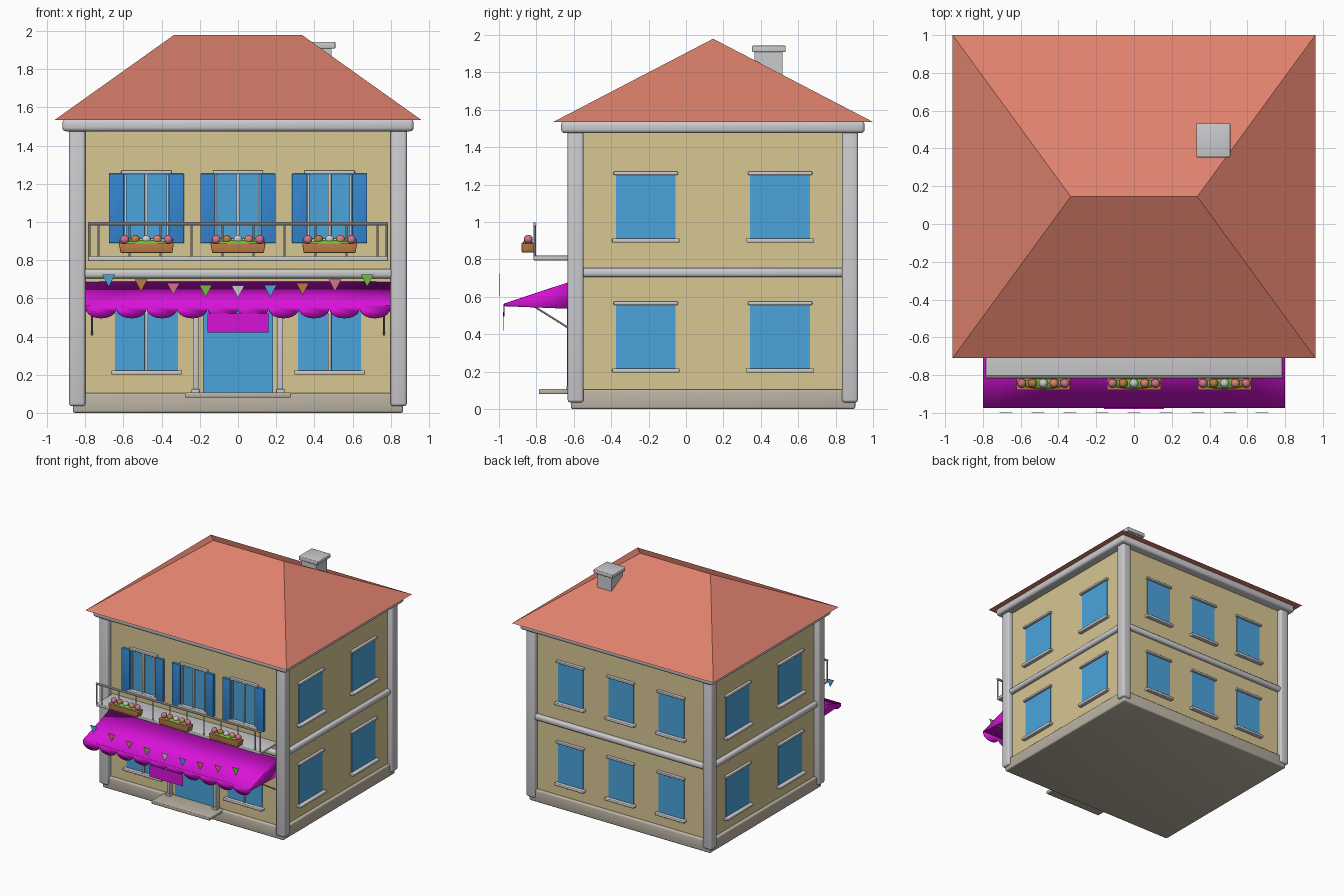
import bpy, bmesh, math
from mathutils import Matrix, Vector

if "Cube" in bpy.data.objects:
    bpy.data.objects.remove(bpy.data.objects["Cube"])


def mat(name, r, g, b):
    m = bpy.data.materials.new(name)
    m.diffuse_color = (r, g, b, 1)
    m.use_nodes = True
    m.node_tree.nodes["Principled BSDF"].inputs["Base Color"].default_value = m.diffuse_color
    return m


WALL = mat("sand_wall", 0.69, 0.57, 0.29)
TRIM = mat("light_grey_trim", 0.60, 0.60, 0.62)
STONE = mat("stone", 0.50, 0.45, 0.37)
ROOF = mat("terracotta", 0.74, 0.22, 0.155)
GLASS = mat("window_blue", 0.07, 0.37, 0.72)
SHUT = mat("shutter_blue", 0.035, 0.24, 0.63)
MAGENTA = mat("magenta_cloth", 0.69, 0.006, 0.69)
PINK = mat("pink", 0.64, 0.17, 0.27)
GREEN = mat("leaf_green", 0.16, 0.51, 0.045)
WOOD = mat("orange_wood", 0.50, 0.20, 0.06)

CY = 0.145                      # centre of the house in y
WX, FY, BY = 0.84, -0.59, 0.88  # wall planes


def finish(name, bm, material, angle=35):
    me = bpy.data.meshes.new(name)
    bmesh.ops.recalc_face_normals(bm, faces=bm.faces)
    for f in bm.faces:
        f.smooth = True
    bm.to_mesh(me)
    bm.free()
    me.set_sharp_from_angle(angle=math.radians(angle))
    me.materials.append(material)
    ob = bpy.data.objects.new(name, me)
    bpy.context.collection.objects.link(ob)
    return ob


def box(name, x, y, z, material, bevel=0, taper=1):
    """Box from (min, max) ranges; taper scales the bottom."""
    bm = bmesh.new()
    size = [r[1] - r[0] for r in (x, y, z)]
    mid = Vector([(r[1] + r[0]) / 2 for r in (x, y, z)])
    bmesh.ops.create_cube(bm, size=1)
    for v in bm.verts:
        k = taper if v.co.z < 0 else 1
        v.co = Vector((v.co.x * size[0] * k, v.co.y * size[1] * k, v.co.z * size[2])) + mid
    if bevel:
        bmesh.ops.bevel(bm, geom=bm.edges[:], offset=bevel, segments=3, profile=0.5, affect='EDGES')
    return finish(name, bm, material)


def rod(name, a, b, r, material):
    a, b = Vector(a), Vector(b)
    d = b - a
    m = Matrix.Translation((a + b) / 2) @ d.to_track_quat('Z', 'Y').to_matrix().to_4x4()
    bm = bmesh.new()
    bmesh.ops.create_cone(bm, cap_ends=True, segments=10, radius1=r, radius2=r, depth=d.length, matrix=m)
    return finish(name, bm, material)


def ball(name, c, r, material, sz=1, sx=1):
    bm = bmesh.new()
    m = Matrix.Translation(c) @ Matrix.Diagonal((sx, 1, sz, 1))
    bmesh.ops.create_uvsphere(bm, u_segments=14, v_segments=8, radius=r, matrix=m)
    return finish(name, bm, material, 180)


def on_wall(name, side, u, d, z, material, bevel=0):
    """Box on a wall: u = range along it, d = range outward from it."""
    if side == "front":
        return box(name, u, (FY - d[1], FY - d[0]), z, material, bevel)
    if side == "back":
        return box(name, u, (BY + d[0], BY + d[1]), z, material, bevel)
    if side == "right":
        return box(name, (WX + d[0], WX + d[1]), u, z, material, bevel)
    return box(name, (-WX - d[1], -WX - d[0]), u, z, material, bevel)


def window(name, side, c, w, z0, z1, mullion=False):
    on_wall(name + "_glass", side, (c - w, c + w), (-0.01, 0.006), (z0, z1), GLASS)
    on_wall(name + "_sill", side, (c - w - 0.02, c + w + 0.02), (-0.01, 0.035), (z0 - 0.015, z0 + 0.008), TRIM, 0.006)
    on_wall(name + "_lintel", side, (c - w - 0.012, c + w + 0.012), (-0.01, 0.025), (z1 - 0.004, z1 + 0.015), TRIM, 0.005)
    if mullion:
        on_wall(name + "_mullion", side, (c - 0.009, c + 0.009), (0, 0.02), (z0, z1), TRIM, 0.003)


# House body
box("plinth", (-0.865, 0.865), (-0.615, 0.905), (0, 0.105), STONE, 0.012)
box("walls", (-WX, WX), (FY, BY), (0.05, 1.5), WALL)
for sx in (-1, 1):
    for y in (FY, 0.877):
        box("corner_pillar", (sx * 0.8425 - 0.0425, sx * 0.8425 + 0.0425), (y - 0.043, y + 0.043), (0.035, 1.49), TRIM, 0.016)
for side, u in (("front", (-0.82, 0.82)), ("back", (-0.82, 0.82)), ("left", (-0.57, 0.86)), ("right", (-0.57, 0.86))):
    on_wall(side + "_floor_band", side, u, (-0.02, 0.032), (0.705, 0.755), TRIM, 0.018)
box("cornice", (-0.92, 0.92), (-0.668, 0.955), (1.475, 1.54), TRIM, 0.02)

# Hipped roof
bm = bmesh.new()
base = [bm.verts.new(p) for p in ((-0.96, -0.71, 1.535), (0.96, -0.71, 1.535), (0.96, 1, 1.535), (-0.96, 1, 1.535))]
l, r = bm.verts.new((-0.335, CY, 1.98)), bm.verts.new((0.335, CY, 1.98))
for f in ((base[0], base[1], r, l), (base[1], base[2], r), (base[2], base[3], l, r), (base[3], base[0], l), base[::-1]):
    bm.faces.new(f)
finish("roof", bm, ROOF, 10)
box("chimney", (0.35, 0.49), (0.365, 0.515), (1.65, 1.92), TRIM)
box("chimney_cap", (0.33, 0.51), (0.353, 0.533), (1.908, 1.943), TRIM, 0.006)

# Side and back windows
for z0, z1 in ((0.21, 0.56), (0.905, 1.255)):
    for side in ("left", "right"):
        for y in (-0.215, 0.503):
            window(side + "_window", side, y, 0.16, z0, z1)
    for x in (-0.48, 0, 0.48):
        window("back_window", "back", x, 0.12, z0, z1)

# Front windows, shutters and flower boxes
for x in (-0.48, 0.48):
    window("shop_window", "front", x, 0.165, 0.215, 0.565, True)
for x in (-0.48, 0, 0.48):
    window("upper_window", "front", x, 0.12, 0.905, 1.255, True)
    for s in (-1, 1):
        on_wall("window_frame", "front", sorted((x + s * 0.105, x + s * 0.115)), (0, 0.02), (0.905, 1.25), TRIM)
        on_wall("shutter", "front", sorted((x + s * 0.12, x + s * 0.197)), (0.005, 0.03), (0.89, 1.253), SHUT, 0.003)
    box("flower_box", (x - 0.144, x + 0.144), (-0.88, -0.812), (0.838, 0.888), WOOD, 0.004, 0.94)
    ball("leaves", (x, -0.846, 0.885), 0.028, GREEN, 0.75, 4.3)
    for i, m in enumerate((PINK, WOOD, TRIM, ROOF, PINK)):
        ball("flower", (x + (i - 2) * 0.057, -0.843, 0.908), 0.024, m)

# Door, pilasters and step
on_wall("door", "front", (-0.183, 0.183), (-0.01, 0.008), (0.105, 0.57), GLASS)
for s in (-1, 1):
    on_wall("door_pilaster", "front", (s * 0.222 - 0.015, s * 0.222 + 0.015), (0, 0.045), (0.1, 0.59), TRIM, 0.005)
    on_wall("pilaster_foot", "front", (s * 0.222 - 0.022, s * 0.222 + 0.022), (0, 0.05), (0.1, 0.125), TRIM, 0.004)
on_wall("door_lintel", "front", (-0.25, 0.25), (0, 0.045), (0.575, 0.61), TRIM, 0.006)
box("door_step", (-0.278, 0.278), (-0.787, -0.58), (0.08, 0.107), STONE, 0.006)

# Balcony with railing
box("balcony_floor", (-0.785, 0.785), (-0.815, -0.58), (0.795, 0.82), TRIM, 0.006)
rod("balcony_rail", (-0.785, -0.809, 0.99), (0.785, -0.809, 0.99), 0.009, TRIM)
for s in (-1, 1):
    rod("rail_end_post", (s * 0.779, -0.809, 0.81), (s * 0.779, -0.809, 0.99), 0.006, TRIM)
for i in range(10):
    x = -0.73 + i * 1.46 / 9
    rod("baluster", (x, -0.809, 0.81), (x, -0.809, 0.99), 0.005, TRIM)

# Awning: sloped cloth, side triangles and scalloped valance
bm = bmesh.new()
back, front = (-0.6, 0.685), (-0.972, 0.562)
xs = (-0.797, -0.48, 0.48, 0.797)
for x0, x1 in zip(xs, xs[1:]):
    bm.faces.new([bm.verts.new(p) for p in ((x0, *front), (x1, *front), (x1, *back), (x0, *back))])
for x in (xs[0], xs[-1]):
    bm.faces.new([bm.verts.new(p) for p in ((x, *front), (x, *back), (x, -0.6, 0.535), (x, -0.972, 0.55))])
n, w = 10, 1.594 / 10
for i in range(n):
    x0 = xs[0] + i * w
    pts = [(x0 + w, front[0], front[1]), (x0, front[0], front[1])]
    for k in range(11):
        t = math.pi * k / 10
        pts.append((x0 + w / 2 - w / 2 * math.cos(t), front[0], 0.545 - 0.05 * math.sin(t)))
    bm.faces.new([bm.verts.new(p) for p in pts])
bmesh.ops.remove_doubles(bm, verts=bm.verts, dist=0.0005)
awning = finish("awning", bm, MAGENTA, 20)
sol = awning.modifiers.new("cloth", 'SOLIDIFY')
sol.thickness = 0.005
sol.offset = 0
box("hanging_sign", (-0.16, 0.16), (-0.979, -0.975), (0.42, 0.52), MAGENTA)
for s in (-1, 1):
    rod("awning_strut", (s * 0.765, -0.59, 0.41), (s * 0.765, -0.83, 0.56), 0.005, TRIM)

# Hanging flags along a sagging line
for i in range(9):
    x = (i - 4) * 0.1693
    z = 0.667 + 0.058 * (abs(i - 4) / 4) ** 2
    bm = bmesh.new()
    rings = [[bm.verts.new((x + dx, y, z + dz)) for dx, dz in ((-0.034, 0), (0.034, 0), (0, -0.064))] for y in (-1.0, -0.997)]
    bm.faces.new(rings[0])
    bm.faces.new(rings[1][::-1])
    for k in range(3):
        j = (k + 1) % 3
        bm.faces.new((rings[0][k], rings[1][k], rings[1][j], rings[0][j]))
    finish("flag", bm, (GLASS, WOOD, PINK, GREEN, TRIM)[i % 5])
